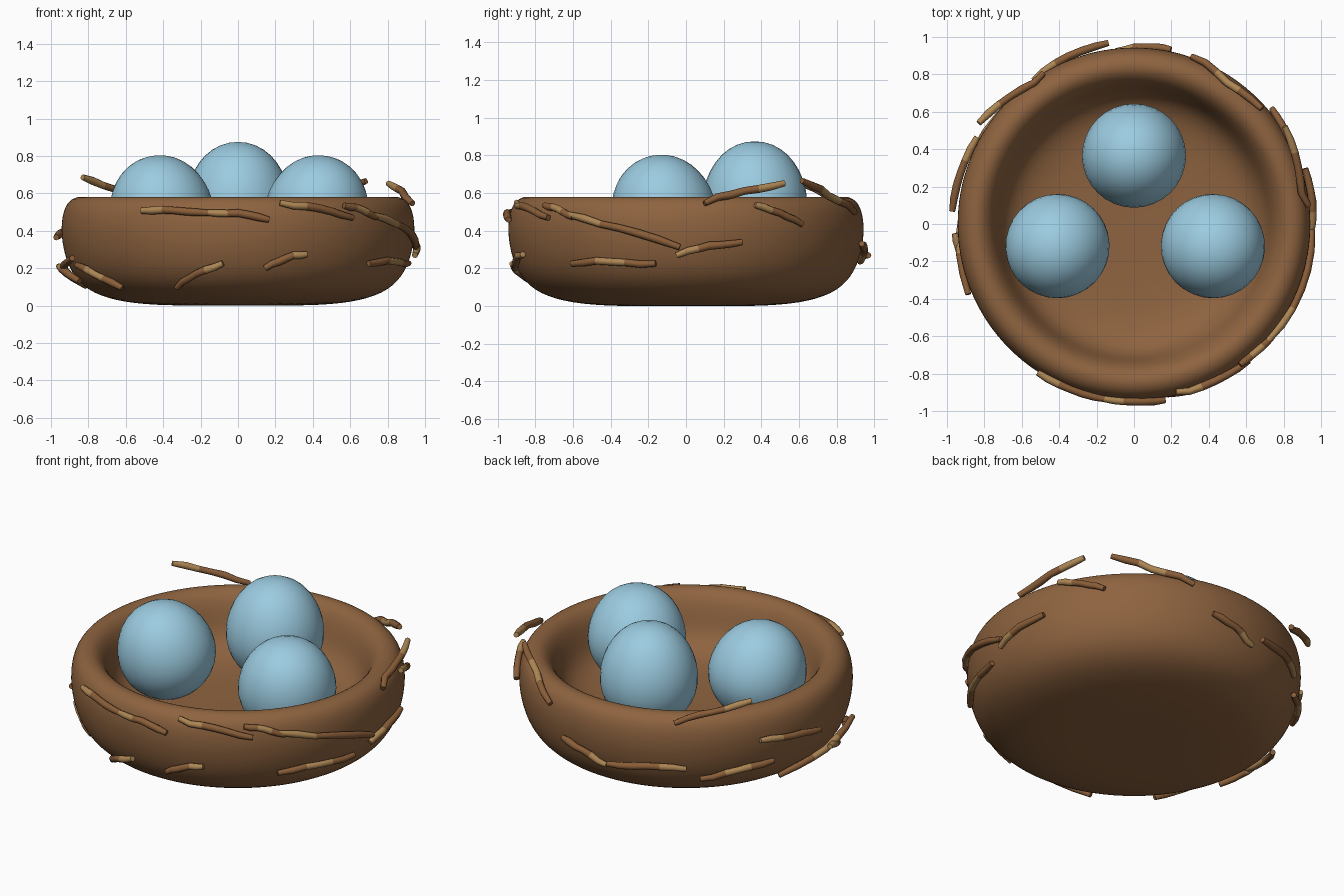
import bpy, bmesh, math, random
from mathutils import Vector, Matrix

random.seed(4)
if "Cube" in bpy.data.objects:
    bpy.data.objects.remove(bpy.data.objects["Cube"], do_unlink=True)


def make_material(name, rgb):
    mat = bpy.data.materials.new(name)
    mat.use_nodes = True
    mat.diffuse_color = (*rgb, 1)
    bsdf = next(n for n in mat.node_tree.nodes if n.type == 'BSDF_PRINCIPLED')
    bsdf.inputs["Base Color"].default_value = (*rgb, 1)
    return mat


NEST = make_material("nest brown", (0.27, 0.125, 0.05))
TWIG = make_material("twig brown", (0.25, 0.11, 0.04))
TAN = make_material("pale twig", (0.42, 0.24, 0.09))
SHELL = make_material("egg blue", (0.33, 0.60, 0.75))


def finish(name, bm, *mats):
    bmesh.ops.recalc_face_normals(bm, faces=bm.faces)
    for face in bm.faces:
        face.smooth = True
    mesh = bpy.data.meshes.new(name)
    bm.to_mesh(mesh)
    bm.free()
    for mat in mats:
        mesh.materials.append(mat)
    obj = bpy.data.objects.new(name, mesh)
    bpy.context.collection.objects.link(obj)
    return obj


# Nest bowl: a turned profile, from the underside round the rim to the floor
outer = [(0.45, 0.0), (0.66, 0.025), (0.81, 0.08), (0.90, 0.18), (0.94, 0.31),
         (0.95, 0.43), (0.93, 0.535), (0.88, 0.58)]
inner = [(0.82, 0.585), (0.765, 0.54), (0.73, 0.45), (0.70, 0.35),
         (0.62, 0.27), (0.45, 0.23)]
profile = [(0, 0)] + outer + inner + [(0, 0.22)]
bm = bmesh.new()
verts = [bm.verts.new((r, 0, z)) for r, z in profile]
edges = [bm.edges.new(pair) for pair in zip(verts, verts[1:])]
bmesh.ops.spin(bm, geom=verts + edges, cent=(0, 0, 0), axis=(0, 0, 1),
               angle=math.tau, steps=48, use_duplicate=False)
bmesh.ops.remove_doubles(bm, verts=bm.verts, dist=0.001)
bowl = finish("nest_bowl", bm, NEST)
bowl.modifiers.new("smooth", 'SUBSURF').levels = 2
bowl.modifiers["smooth"].render_levels = 2


# Eggs: spheres stretched upward, slightly narrower at the top
def add_egg(name, location, height, tilt_x, tilt_y):
    bm = bmesh.new()
    bmesh.ops.create_uvsphere(bm, u_segments=32, v_segments=18, radius=1)
    for v in bm.verts:
        taper = 1 - 0.06 * v.co.z * (1 - v.co.z ** 2)
        v.co = Vector((0.278 * taper * v.co.x, 0.278 * taper * v.co.y, height * v.co.z))
    turn = Matrix.Rotation(tilt_y, 4, 'Y') @ Matrix.Rotation(tilt_x, 4, 'X')
    bm.transform(turn)
    finish(name, bm, SHELL).location = location


add_egg("back_egg", (0, 0.365, 0.565), 0.31, 0, 0)
add_egg("right_egg", (-0.412, -0.122, 0.515), 0.29, 0.25, -0.2)
add_egg("left_egg", (0.425, -0.122, 0.515), 0.29, 0.25, 0.2)


# Twigs: thin tubes lying against the outside of the bowl
def bowl_radius(z):
    for (r0, z0), (r1, z1) in zip(outer, outer[1:]):
        if z <= z1:
            return r0 + (r1 - r0) * (z - z0) / (z1 - z0)
    return outer[-1][0]


def add_twig(name, a0, z0, a1, z1, pale, out0=0.012, out1=0.012):
    steps, sides, thick = 6, 8, 0.02
    path = []
    for i in range(steps + 1):
        t = i / steps
        angle = math.radians(a0 + (a1 - a0) * t)
        z = z0 + (z1 - z0) * t + 0.012 * math.sin(math.pi * t)
        z += random.uniform(-0.006, 0.006)
        r = bowl_radius(z) + out0 + (out1 - out0) * t
        path.append(Vector((r * math.cos(angle), r * math.sin(angle), z)))
    bm = bmesh.new()
    rings = []
    for i, p in enumerate(path):
        along = (path[min(i + 1, steps)] - path[max(i - 1, 0)]).normalized()
        side = along.cross(Vector((0, 0, 1))).normalized()
        up = side.cross(along)
        width = thick * (0.8 if i in (0, steps) else random.uniform(0.95, 1.1))
        rings.append([bm.verts.new(p + width * (math.cos(k) * side + math.sin(k) * up))
                      for k in (math.tau * j / sides for j in range(sides))])
    for i, (a, b) in enumerate(zip(rings, rings[1:])):
        for j in range(sides):
            k = (j + 1) % sides
            face = bm.faces.new((a[j], a[k], b[k], b[j]))
            # One third of each twig is pale: its start, middle or end
            face.material_index = int(i // 2 == pale)
    bm.faces.new(rings[0]).material_index = int(pale == 0)
    bm.faces.new(rings[-1]).material_index = int(pale == 2)
    obj = finish(name, bm, TWIG, TAN)
    bpy.context.view_layer.objects.active = obj
    obj.select_set(True)
    bpy.ops.object.shade_smooth_by_angle(angle=math.radians(50))
    obj.select_set(False)


# Start angle and height, end angle and height, pale third, gap from the bowl
front_twigs = [
    (237, 0.51, 261, 0.49, 0), (260, 0.50, 280, 0.455, 0),
    (284, 0.545, 310, 0.47, 0), (307, 0.53, 321, 0.47, 1),
    (247, 0.10, 265, 0.22, 2), (279, 0.20, 293, 0.28, 2),
]
left_twigs = [
    (319, 0.49, 358, 0.31, 0), (357, 0.27, 378, 0.34, 0, 0.02, 0.02),
    (319, 0.23, 350, 0.22, 1), (33, 0.65, 6, 0.55, 0, 0.08, 0.02),
    (23, 0.54, 40, 0.43, 0),
]
back_twigs = [
    (71, 0.50, 42, 0.66, 1, 0.01, 0.04), (98, 0.27, 125, 0.27, 2, 0.05, 0.01),
    (78, 0.33, 96, 0.23, 2), (147, 0.68, 121, 0.55, 0, 0.11, 0.03),
    (130, 0.19, 157, 0.25, 1),
]
right_twigs = [
    (151, 0.41, 176, 0.36, 0, 0.01, 0.03), (163, 0.11, 203, 0.25, 1, 0.02, 0.04),
    (201, 0.22, 222, 0.09, 1), (183, 0.21, 197, 0.13, 0, 0.05, 0.03),
]
groups = {"front": front_twigs, "left": left_twigs, "back": back_twigs, "right": right_twigs}
for place, twigs in groups.items():
    for number, twig in enumerate(twigs, 1):
        add_twig(f"{place}_twig_{number}", *twig)
